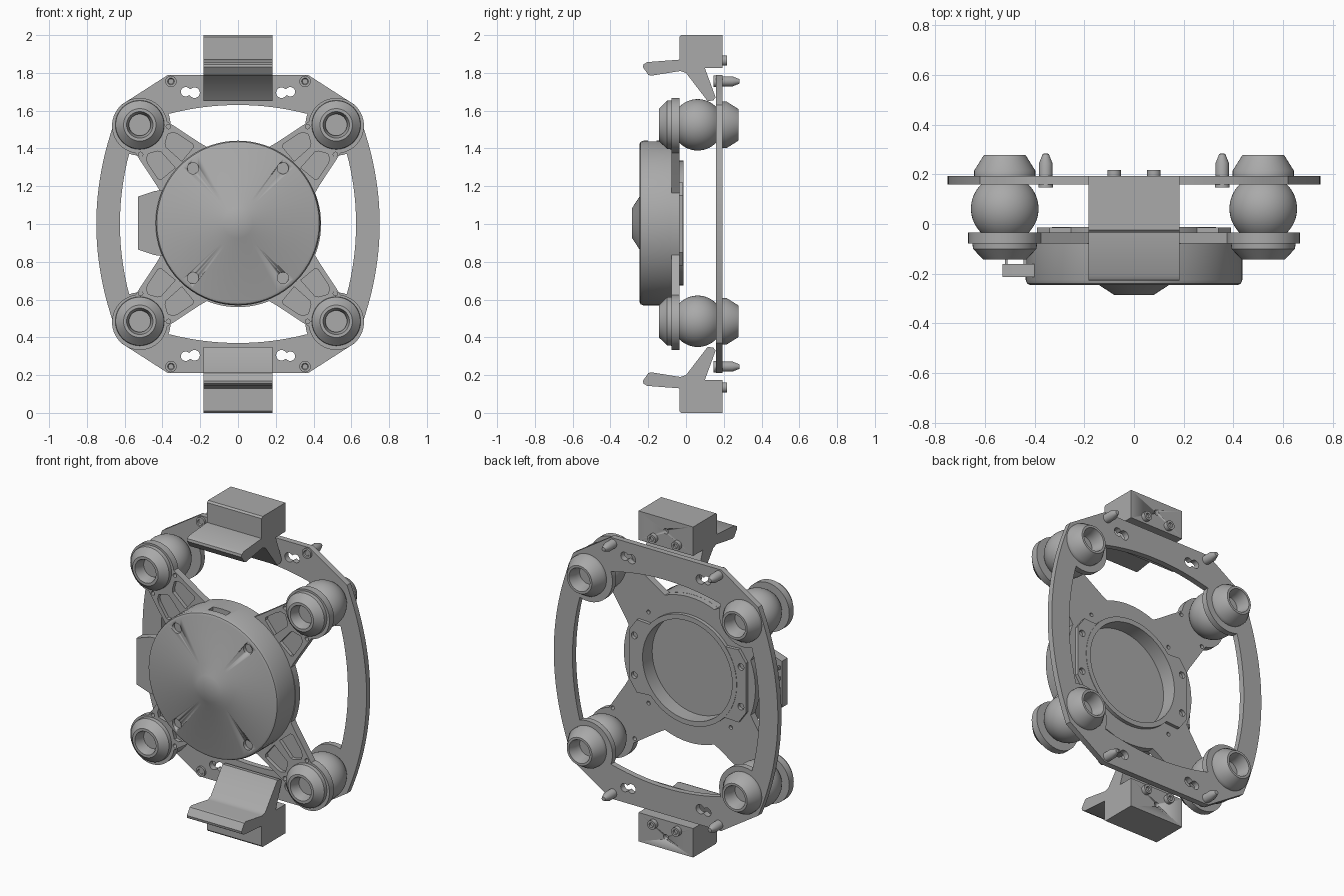
import bpy, bmesh
from math import sin, cos, pi, radians, sqrt
from mathutils import Matrix

cube = bpy.data.objects.get("Cube")
if cube:
    bpy.data.objects.remove(cube)

grey = bpy.data.materials.new("plain_grey")
grey.use_nodes = True
COLOUR = (0.4, 0.4, 0.4, 1)
grey.diffuse_color = COLOUR
grey.node_tree.nodes["Principled BSDF"].inputs["Base Color"].default_value = COLOUR

MID = 1.0       # height of the centre
MOUNT = 0.52    # offset of the four mounts from the centre
CORNERS = [(sx, sz) for sx in (1, -1) for sz in (1, -1)]


def add_object(name, mesh, angle=35):
    mesh.materials.clear()
    mesh.materials.append(grey)
    ob = bpy.data.objects.new(name, mesh)
    bpy.context.scene.collection.objects.link(ob)
    bpy.ops.object.select_all(action='DESELECT')
    ob.select_set(True)
    bpy.context.view_layer.objects.active = ob
    bpy.ops.object.shade_smooth_by_angle(angle=radians(angle))
    return ob


def arc(cx, cz, r, start, end, steps=24):
    """Points on an arc, angles in degrees."""
    angles = [radians(start + (end - start) * i / steps) for i in range(steps + 1)]
    return [(cx + r * cos(a), cz + r * sin(a)) for a in angles]


def circle(cx, cz, r, steps=32):
    return arc(cx, cz, r, 0, 360, steps)[:-1]


def sheet(name, loops, low, high, along_x=False):
    """Filled outline with holes, thick from low to high along y (or x)."""
    curve = bpy.data.curves.new(name, 'CURVE')
    curve.dimensions, curve.fill_mode = '2D', 'BOTH'
    curve.extrude = (high - low) / 2
    for pts in loops:
        spline = curve.splines.new('POLY')
        spline.points.add(len(pts) - 1)
        for point, (u, v) in zip(spline.points, pts):
            point.co = (u, v, 0, 1)
        spline.use_cyclic_u = True
    temp = bpy.data.objects.new(name, curve)
    bpy.context.scene.collection.objects.link(temp)
    graph = bpy.context.evaluated_depsgraph_get()
    mesh = bpy.data.meshes.new_from_object(temp.evaluated_get(graph))
    bpy.data.objects.remove(temp)
    middle = (low + high) / 2
    if along_x:
        mesh.transform(Matrix(((0, 0, 1, middle), (1, 0, 0, 0), (0, 1, 0, MID), (0, 0, 0, 1))))
    else:
        mesh.transform(Matrix(((1, 0, 0, 0), (0, 0, -1, middle), (0, 1, 0, MID), (0, 0, 0, 1))))
    bm = bmesh.new()
    bm.from_mesh(mesh)
    bmesh.ops.remove_doubles(bm, verts=bm.verts, dist=0.0001)
    bmesh.ops.recalc_face_normals(bm, faces=bm.faces)
    bm.to_mesh(mesh)
    bm.free()
    return add_object(name, mesh)


def lathe(name, profile, x=0, z=0, closed=False, steps=48):
    """Turn a (radius, y) profile about the y axis."""
    bm = bmesh.new()
    verts = [bm.verts.new((r, y, 0)) for r, y in profile]
    pairs = list(zip(verts, verts[1:])) + ([(verts[-1], verts[0])] if closed else [])
    edges = [bm.edges.new(p) for p in pairs]
    bmesh.ops.spin(bm, geom=verts + edges, cent=(0, 0, 0), axis=(0, 1, 0),
                   angle=2 * pi, steps=steps, use_duplicate=False)
    bmesh.ops.remove_doubles(bm, verts=bm.verts, dist=0.0001)
    bmesh.ops.recalc_face_normals(bm, faces=bm.faces)
    bmesh.ops.translate(bm, verts=bm.verts, vec=(x, 0, MID + z))
    mesh = bpy.data.meshes.new(name)
    bm.to_mesh(mesh)
    bm.free()
    return add_object(name, mesh)


def rod(name, r, y0, y1, x, z):
    return lathe(name, [(0, y0), (r, y0), (r, y1), (0, y1)], x, z, steps=24)


def box(name, x0, x1, y0, y1, z0, z1):
    return sheet(name, [[(x0, z0), (x1, z0), (x1, z1), (x0, z1)]], y0, y1)


def cut(ob, cutter):
    mod = ob.modifiers.new("cut", 'BOOLEAN')
    mod.operation, mod.solver, mod.object = 'DIFFERENCE', 'EXACT', cutter
    bpy.context.view_layer.objects.active = ob
    bpy.ops.object.modifier_apply(modifier=mod.name)
    bpy.data.objects.remove(cutter)


def four_way(quarter):
    """Mirror a first-quadrant path, running from +x to +z, into a full loop."""
    half = quarter + [(-x, z) for x, z in reversed(quarter)]
    return half + [(-x, -z) for x, z in half]


# Back frame: bowed outline, large opening that curves round the mounts, holes
outer = [(0.75 - 0.33 * z * z, z) for z in [0.63 * i / 16 for i in range(17)]] + [(0.37, 0.79)]
inner = [(0.625 - 0.35 * z * z, z) for z in [0.37 * i / 10 for i in range(10)]]
inner += arc(MOUNT, MOUNT + 0.005, 0.163, -70, -201, 16)
inner += [(x, 0.63 - 0.35 * x * x) for x in [0.36 - 0.36 * i / 10 for i in range(10)]]
bolt_holes = []
for sx, sz in CORNERS:
    # keyhole made from two merged circles
    pts = arc(0.23, 0.695, 0.028, 40, 320, 18) + arc(0.277, 0.7, 0.025, -140, 140, 18)
    bolt_holes.append([(sx * x, sz * z) for x, z in pts])
sheet("back_frame", [four_way(outer), four_way(inner)] + bolt_holes, 0.158, 0.193)

# Front spider plate: disc with four arms ending in round lobes
diag = sqrt(0.5)


def arm_point(a, p, sx=1, sz=1):
    return (sx * (a - p) * diag, sz * (a + p) * diag)


lobe_at = MOUNT / diag
quarter = arc(0, 0, 0.44, 0, 22, 8) + [arm_point(0.45, -0.16)]
quarter += [arm_point(a, p) for a, p in arc(lobe_at, 0, 0.147, -126, 126, 32)]
quarter += [arm_point(0.45, 0.16)] + arc(0, 0, 0.44, 68, 90, 8)
outline = four_way(quarter)
centre_hole = circle(0, 0, 0.315, 48)
pockets, pin_holes, disc_holes = [], [], []
for sx, sz in CORNERS:
    disc_holes.append(circle(*arm_point(0.39, 0, sx, sz), 0.012, 12))
    for side in (1, -1):
        shape = [(0.445, 0.025), (0.56, 0.018), (0.575, 0.03), (0.6, 0.075), (0.585, 0.1),
                 (0.56, 0.112), (0.47, 0.13), (0.455, 0.12)]
        pockets.append([arm_point(a, side * p, sx, sz) for a, p in shape])
        pin_holes.append(circle(*arm_point(0.625, side * 0.104, sx, sz), 0.012, 12))
sheet("spider_back_layer", [outline, centre_hole] + pin_holes + disc_holes, -0.055, -0.035)
sheet("spider_front_layer", [outline, centre_hole] + pin_holes + pockets, -0.078, -0.055)

# Round housing with raised button, rear rim and recess
housing = lathe("housing", [
    (0, -0.285), (0.08, -0.285), (0.14, -0.246), (0.418, -0.246), (0.43, -0.24), (0.436, -0.225),
    (0.436, -0.07), (0.33, -0.07), (0.33, -0.013), (0.3, -0.013), (0.3, -0.105), (0, -0.105)],
    z=0.005, steps=72)
for sx, sz in CORNERS:
    cut(housing, rod("screw_cutter", 0.03, -0.3, -0.225, sx * 0.238, sz * 0.29 + 0.005))
cut(housing, box("slot_cutter", -0.06, 0.06, -0.2, -0.155, 0.41, 0.5))

# Tabs beside the rear rim, with screw holes
for sx in (1, -1):
    tab = arc(0, 0, 0.32, -42, 42) + [(0.34, 0.22), (0.39, 0.15), (0.39, -0.15), (0.34, -0.22)]
    holes = [circle(0.357, z, 0.02, 16) for z in (-0.12, 0.12)]
    sheet("rim_tab", [[(sx * x, z) for x, z in loop] for loop in [tab] + holes], -0.036, -0.015)

# Side connector cover and its pins
sheet("connector_cover", [[(-0.38, 0.18), (-0.44, 0.175), (-0.53, 0.145), (-0.53, -0.135),
                           (-0.44, -0.165), (-0.38, -0.17)]], -0.213, -0.16)
for i in range(4):
    z = -0.1 + 0.065 * i
    box("connector_pin", -0.445, -0.43, -0.162, -0.125, z, z + 0.02)
    box("connector_pin", -0.52, -0.508, -0.162, -0.14, z, z + 0.02)

# Mounts: hollow front collar, ball and rear collar in one turned shape
ball = [(0.136 * cos(a), 0.062 + 0.136 * sin(a)) for a in [radians(-46 + 92 * i / 16) for i in range(17)]]
mount = [(0.057, -0.1), (0.07, -0.143), (0.086, -0.143), (0.128, -0.1), (0.13, -0.075), (0.095, -0.07)]
mount += ball + [(0.095, 0.19), (0.123, 0.19), (0.123, 0.215), (0.084, 0.277), (0.07, 0.277), (0.057, 0.23)]
for sx, sz in CORNERS:
    lathe("ball_mount", mount, sx * MOUNT, sz * MOUNT + 0.005, closed=True)
    # Locating pin with a pointed tip and a screw head in front
    lathe("locating_pin", [(0, 0.152), (0.014, 0.152), (0.018, 0.146), (0.03, 0.146), (0.03, 0.16),
                           (0.027, 0.19), (0.027, 0.245), (0.012, 0.282), (0, 0.284)],
          sx * 0.355, sz * 0.755, steps=24)

# Top and bottom clamp brackets with their rear bolts
clamp = [(-0.035, 0.99), (-0.025, 1.0), (0.193, 1.0), (0.193, 0.825), (0.1, 0.825), (0.157, 0.67),
         (0.145, 0.655), (0.115, 0.65), (0, 0.8), (-0.03, 0.81), (-0.185, 0.785), (-0.2, 0.79),
         (-0.228, 0.83), (-0.225, 0.845), (-0.205, 0.857), (-0.035, 0.87)]
for sz in (1, -1):
    bracket = sheet("clamp_bracket", [[(y, sz * z) for y, z in clamp]], -0.183, 0.183, along_x=True)
    cut(bracket, rod("hole_cutter", 0.016, 0.17, 0.25, 0, sz * 0.925))
    for x in (-0.08, 0.08):
        lathe("bracket_bolt", [(0, 0.18), (0.027, 0.18), (0.027, 0.218), (0.014, 0.218),
                               (0.014, 0.205), (0, 0.205)], x, sz * 0.865, steps=24)
